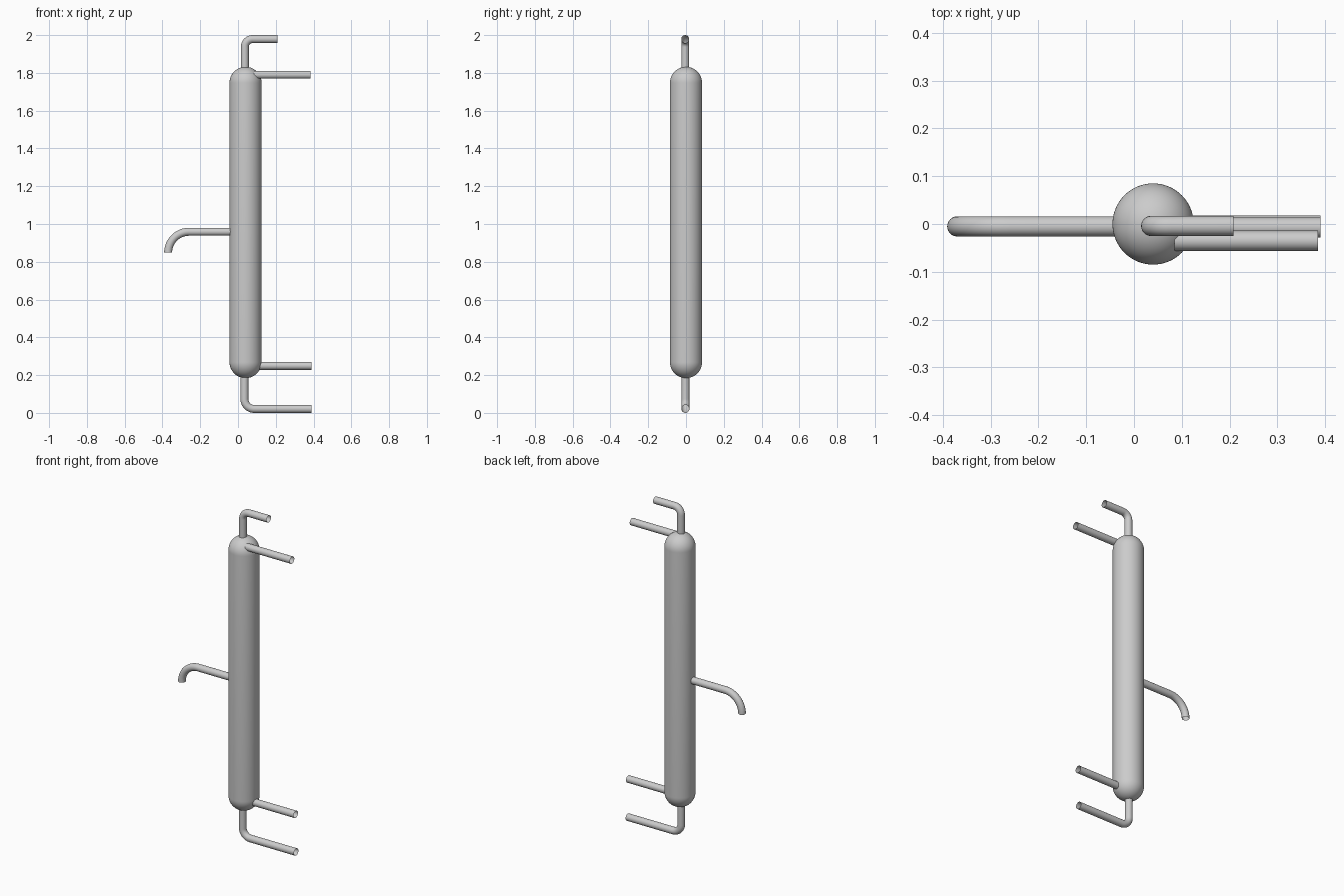
import bpy, bmesh, math
from mathutils import Vector

if "Cube" in bpy.data.objects:
    bpy.data.objects.remove(bpy.data.objects["Cube"])

PIPE_R = 0.021


def finish(bm, name):
    bmesh.ops.remove_doubles(bm, verts=bm.verts, dist=1e-5)
    bmesh.ops.recalc_face_normals(bm, faces=bm.faces)
    me = bpy.data.meshes.new(name)
    bm.to_mesh(me)
    bm.free()
    ob = bpy.data.objects.new(name, me)
    bpy.context.collection.objects.link(ob)
    bpy.ops.object.select_all(action='DESELECT')
    ob.select_set(True)
    bpy.context.view_layer.objects.active = ob
    bpy.ops.object.shade_smooth_by_angle(angle=math.radians(35))
    return ob


def skin(bm, rings):
    for a, b in zip(rings, rings[1:]):
        n = len(a)
        for i in range(n):
            j = (i + 1) % n
            bm.faces.new((a[i], a[j], b[j], b[i]))


def pipe(name, points, y, bend=0.0, sides=32, steps=12):
    """Open-ended round pipe along x,z points; the middle corner is rounded."""
    pts = [Vector(p) for p in points]
    start = (pts[1] - pts[0]).normalized()
    path = [(pts[0], start)]
    if len(pts) == 3:
        end = (pts[2] - pts[1]).normalized()
        centre = pts[1] - start * bend + end * bend
        for i in range(steps + 1):
            t = math.pi / 2 * i / steps
            p = centre - end * bend * math.cos(t) + start * bend * math.sin(t)
            path.append((p, start * math.cos(t) + end * math.sin(t)))
        start = end
    if (pts[-1] - path[-1][0]).length > 1e-4:
        path.append((pts[-1], start))
    bm = bmesh.new()
    rings = []
    for p, d in path:
        ring = []
        for k in range(sides):
            a = 2 * math.pi * k / sides
            c, s = PIPE_R * math.cos(a), PIPE_R * math.sin(a)
            ring.append(bm.verts.new((p.x - d.y * c, y + s, p.y + d.x * c)))
        rings.append(ring)
    skin(bm, rings)
    return finish(bm, name)


def tank(name, x, r, z0, z1, sides=64, steps=16):
    """Upright cylinder with domed ends."""
    half = [(r * math.cos(math.pi / 2 * i / steps), r * math.sin(math.pi / 2 * i / steps))
            for i in range(steps)]
    profile = [(q, z0 + r - h) for q, h in reversed(half)] + [(q, z1 - r + h) for q, h in half]
    bm = bmesh.new()
    rings = [[bm.verts.new((x + q * math.cos(2 * math.pi * k / sides),
                            q * math.sin(2 * math.pi * k / sides), z))
              for k in range(sides)] for q, z in profile]
    skin(bm, rings)
    for ring, z in ((rings[0], z0), (rings[-1], z1)):
        tip = bm.verts.new((x, 0, z))
        for k in range(sides):
            bm.faces.new((ring[k], ring[(k + 1) % sides], tip))
    return finish(bm, name)


# Main vessel
tank("tank", 0.04, 0.085, 0.184, 1.832)

# Elbow pipes out of the top and bottom domes
pipe("top_elbow_pipe", [(0.036, 1.825), (0.036, 1.979), (0.208, 1.979)], -0.004, bend=0.042)
pipe("bottom_elbow_pipe", [(0.034, 0.192), (0.034, 0.024), (0.39, 0.024)], -0.003, bend=0.052)
bpy.data.objects["bottom_elbow_pipe"].location.z = -0.003

# Straight side pipes
pipe("upper_side_pipe", [(0.085, 1.79), (0.385, 1.79)], -0.035)
pipe("lower_side_pipe", [(0.115, 0.249), (0.39, 0.249)], -0.007)

# Downturned spout on the opposite side
pipe("spout_pipe", [(-0.04, 0.959), (-0.37, 0.959), (-0.37, 0.848)], -0.005, bend=0.111, steps=16)
